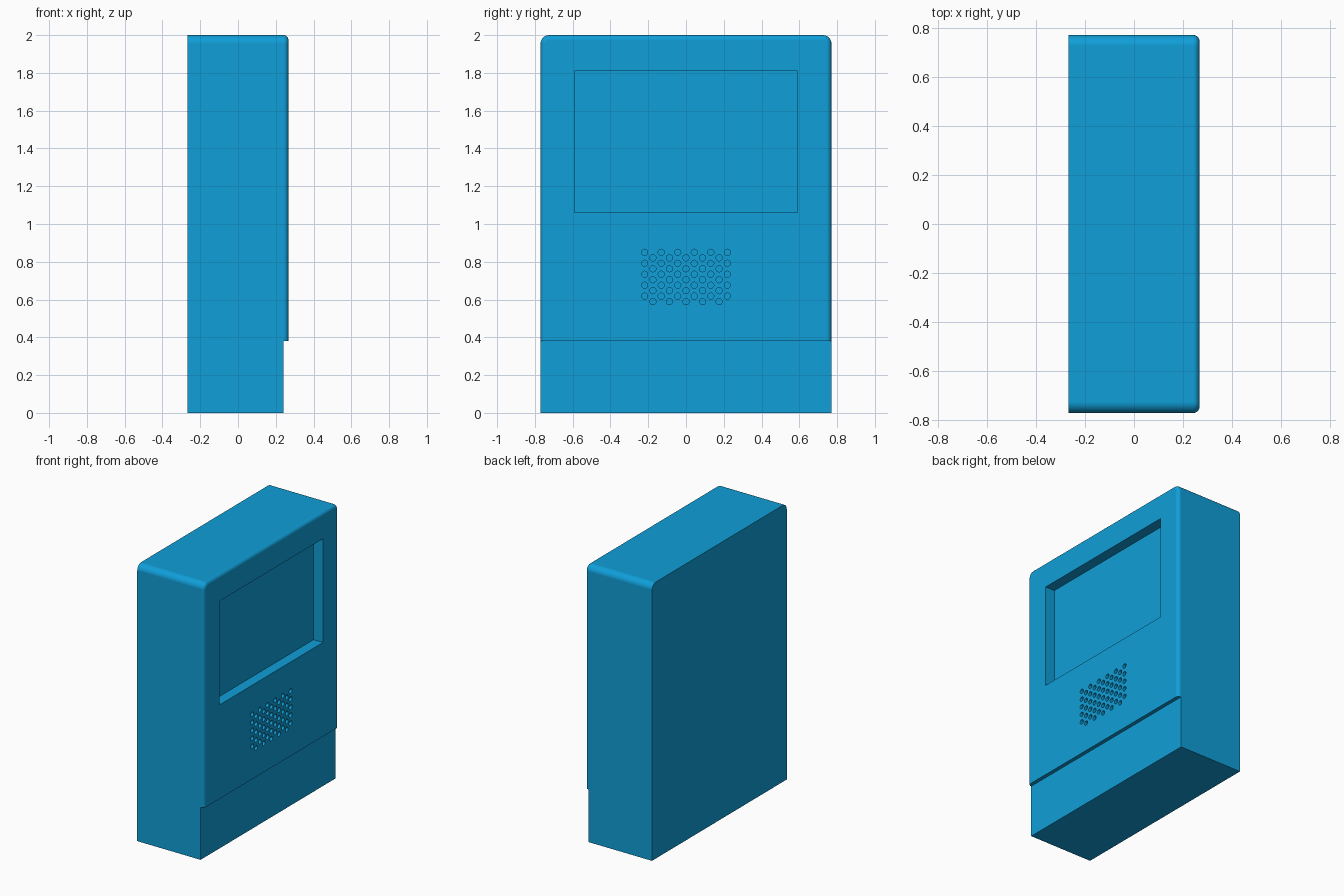
import bpy, bmesh, math
from mathutils import Matrix, Vector

default = bpy.data.objects.get("Cube")
if default:
    bpy.data.objects.remove(default, do_unlink=True)

BACK, FRONT, STEP_X = -0.267, 0.267, 0.24
HALF_W, HEIGHT, STEP_Z = 0.77, 2.0, 0.38
CORNER, EDGE = 0.045, 0.026

blue = bpy.data.materials.new("bright_blue")
blue.use_nodes = True
colour = (0.005, 0.345, 0.69, 1)
blue.diffuse_color = colour
blue.node_tree.nodes["Principled BSDF"].inputs["Base Color"].default_value = colour


def make_object(name, bm):
    bmesh.ops.recalc_face_normals(bm, faces=bm.faces)
    mesh = bpy.data.meshes.new(name)
    bm.to_mesh(mesh)
    bm.free()
    obj = bpy.data.objects.new(name, mesh)
    bpy.context.collection.objects.link(obj)
    mesh.materials.append(blue)
    return obj


def add_box(bm, low, high):
    low, high = Vector(low), Vector(high)
    bmesh.ops.create_cube(bm, size=1, matrix=Matrix.Translation((low + high) / 2)
                          @ Matrix.Diagonal((*(high - low), 1)))


# Casing: upright profile with rounded top corners, extruded to the front
bm = bmesh.new()
outline = [(-HALF_W, 0), (HALF_W, 0)]
for side, start in ((1, 0), (-1, 90)):
    for i in range(7):
        a = math.radians(start + i * 15)
        outline.append((side * (HALF_W - CORNER) + CORNER * math.cos(a),
                        HEIGHT - CORNER + CORNER * math.sin(a)))
back = bm.faces.new([bm.verts.new((BACK, y, z)) for y, z in outline])
extruded = bmesh.ops.extrude_face_region(bm, geom=[back], use_keep_orig=True)
bmesh.ops.translate(bm, vec=(FRONT - BACK, 0, 0),
                    verts=[v for v in extruded["geom"] if isinstance(v, bmesh.types.BMVert)])
bmesh.ops.recalc_face_normals(bm, faces=bm.faces)

# Rounded front edge on the sides and top
rim = [e for e in bm.edges
       if all(v.co.x > FRONT - 0.001 for v in e.verts) and any(v.co.z > 0.1 for v in e.verts)]
bmesh.ops.bevel(bm, geom=rim, offset=EDGE, segments=5, profile=0.5, affect='EDGES')
casing = make_object("casing", bm)

# Cutter: lower step, screen recess and speaker holes
bm = bmesh.new()
add_box(bm, (STEP_X, -1, -0.2), (0.5, 1, STEP_Z))
add_box(bm, (FRONT - 0.075, -0.59, 1.06), (0.5, 0.59, 1.81))
turn = Matrix.Rotation(math.radians(90), 4, 'Y')
for col in range(11):
    for row in range(5):
        y = (col - 5) * 0.0438
        z = 0.85 - row * 0.058 - (col % 2) * 0.029
        bmesh.ops.create_cone(bm, cap_ends=True, segments=16, radius1=0.0165, radius2=0.0165,
                              depth=0.1, matrix=Matrix.Translation((FRONT, y, z)) @ turn)
cutter = make_object("recess_cutter", bm)
cutter.hide_render = True

# Apply the cuts, then shade with crisp edges
cut = casing.modifiers.new("recesses", 'BOOLEAN')
cut.operation = 'DIFFERENCE'
cut.solver = 'EXACT'
cut.object = cutter
bpy.ops.object.select_all(action='DESELECT')
casing.select_set(True)
bpy.context.view_layer.objects.active = casing
bpy.ops.object.modifier_apply(modifier=cut.name)
bpy.data.objects.remove(cutter, do_unlink=True)
bpy.ops.object.shade_smooth_by_angle(angle=math.radians(30))
normals = casing.modifiers.new("flat_face_normals", 'WEIGHTED_NORMAL')
normals.keep_sharp = True
